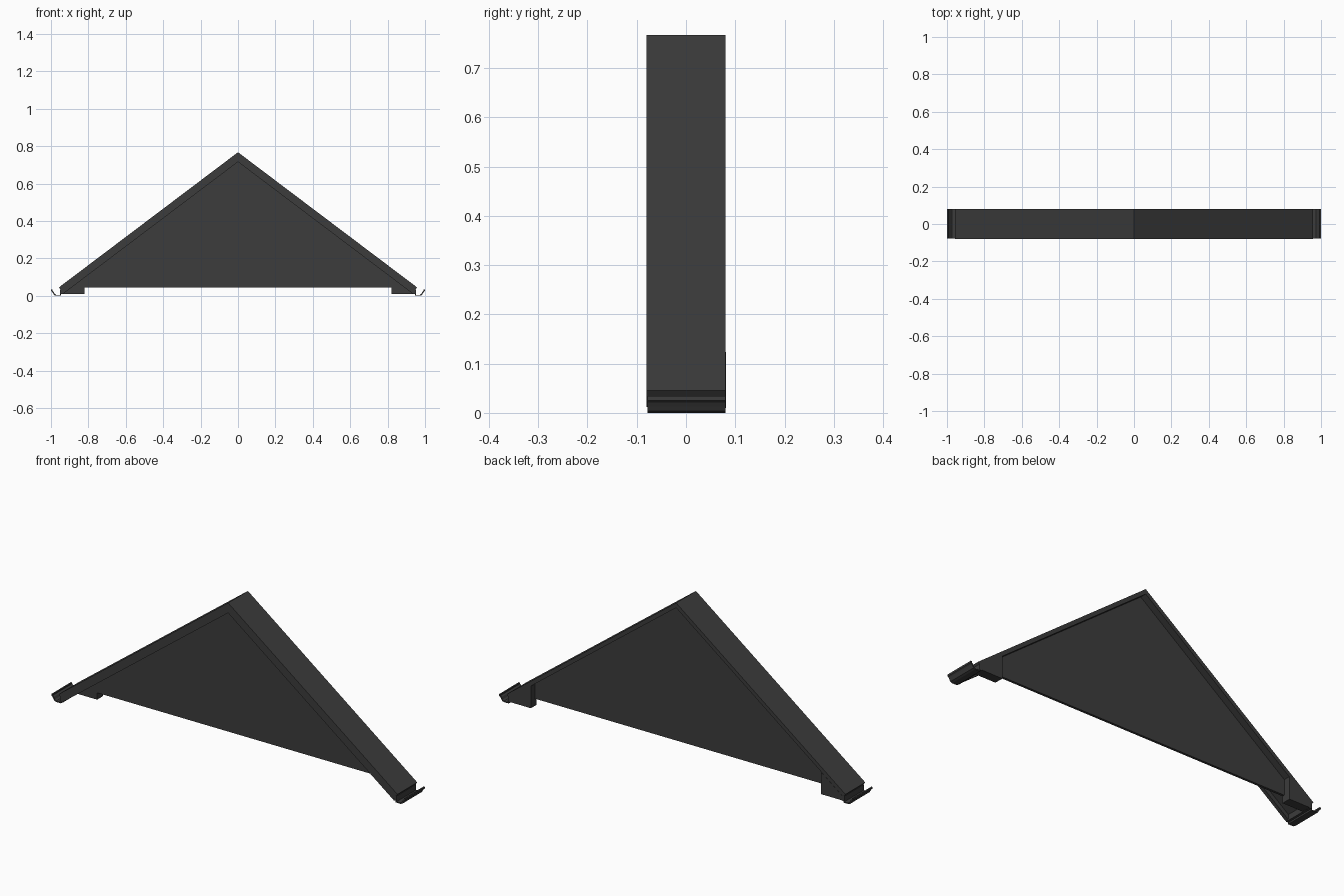
import bpy, bmesh

if "Cube" in bpy.data.objects:
    bpy.data.objects.remove(bpy.data.objects["Cube"])

RIDGE, EAVE_X, EAVE_Z = 0.767, 0.957, 0.045
SLOPE = (RIDGE - EAVE_Z) / EAVE_X
NZ = 1 / (1 + SLOPE ** 2) ** 0.5
NX = SLOPE * NZ

mat = bpy.data.materials.new("dark_grey")
mat.diffuse_color = (0.045, 0.045, 0.045, 1)
mat.use_nodes = True
mat.node_tree.nodes["Principled BSDF"].inputs["Base Color"].default_value = mat.diffuse_color


def extrude(name, profile, y0, y1):
    """Extrude an (x, z) outline from y0 to y1."""
    bm = bmesh.new()
    front = [bm.verts.new((x, y0, z)) for x, z in profile]
    back = [bm.verts.new((x, y1, z)) for x, z in profile]
    bm.faces.new(front)
    bm.faces.new(back[::-1])
    n = len(profile)
    for i in range(n):
        j = (i + 1) % n
        bm.faces.new((front[i], back[i], back[j], front[j]))
    bmesh.ops.recalc_face_normals(bm, faces=bm.faces)
    mesh = bpy.data.meshes.new(name)
    bm.to_mesh(mesh)
    bm.free()
    mesh.materials.append(mat)
    ob = bpy.data.objects.new(name, mesh)
    bpy.context.collection.objects.link(ob)
    return ob


def mirrored(name, profile, y0, y1):
    extrude("right_" + name, profile, y0, y1)
    extrude("left_" + name, [(-x, z) for x, z in profile], y0, y1)


def chevron(t):
    """Both roof slopes as one outline of thickness t."""
    ix, iz = EAVE_X - t * NX, EAVE_Z - t * NZ
    return [(0, RIDGE), (EAVE_X, EAVE_Z), (ix, iz), (0, RIDGE - t / NZ),
            (-ix, iz), (-EAVE_X, EAVE_Z)]


def under(x, t=0.02):
    """Height of the roof underside at x."""
    return RIDGE - t / NZ - SLOPE * x


# Roof sheet and deeper barge board along the front edge
extrude("roof_slopes", chevron(0.02), -0.08, 0.08)
extrude("barge_board", chevron(0.041), -0.08, -0.062)

# Recessed gable wall
wx = (RIDGE - 0.02 / NZ - 0.045) / SLOPE
extrude("gable_wall", [(-wx, 0.045), (wx, 0.045), (0, under(0))], 0.034, 0.046)

# Boxed eave ends at the back
mirrored("eave_box", [(0.82, 0.01), (0.938, 0.01), (0.938, under(0.938)),
                      (0.82, under(0.82))], 0.034, 0.081)

# Eave boards behind the gutters
mirrored("eave_board", [(0.934, 0.008), (0.948, 0.008), (0.948, 0.038),
                        (0.934, 0.045)], -0.078, 0.08)

# Open gutters with a curved outer lip
mirrored("gutter", [(0.946, 0.034), (0.946, 0), (0.974, 0), (0.984, 0.004),
                    (0.989, 0.013), (0.994, 0.021), (1.0, 0.025), (1.0, 0.034),
                    (0.993, 0.034), (0.993, 0.028), (0.986, 0.022),
                    (0.981, 0.011), (0.973, 0.005), (0.951, 0.005),
                    (0.951, 0.034)], -0.078, 0.08)
